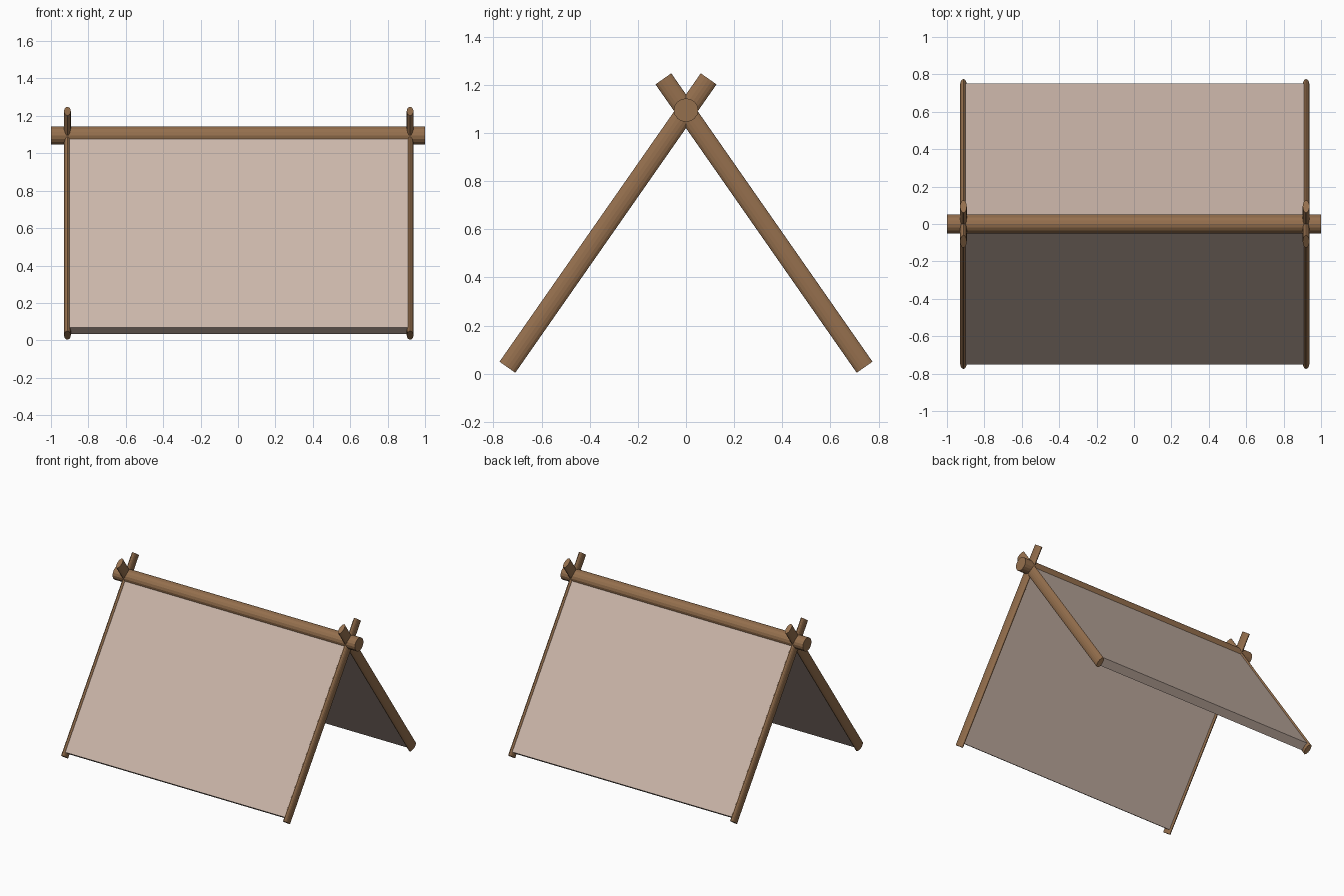
import bpy
from math import atan2, pi
from mathutils import Vector, Matrix

cube = bpy.data.objects.get("Cube")
if cube:
    bpy.data.objects.remove(cube)


def material(name, rgb):
    mat = bpy.data.materials.new(name)
    mat.use_nodes = True
    mat.diffuse_color = (*rgb, 1)
    mat.node_tree.nodes["Principled BSDF"].inputs["Base Color"].default_value = (*rgb, 1)
    return mat


wood = material("brown wood", (0.30, 0.16, 0.075))
canvas = material("pale canvas", (0.60, 0.47, 0.40))


def finish(name, matrix, mat):
    obj = bpy.context.object
    obj.name = name
    obj.matrix_world = matrix
    obj.data.materials.append(mat)
    return obj


def pole(name, start, end, rx, ry):
    """Oval log from start to end."""
    start, end = Vector(start), Vector(end)
    axis = end - start
    bpy.ops.mesh.primitive_cylinder_add(vertices=16, radius=1, depth=1)
    turn = axis.to_track_quat('Z', 'Y').to_matrix().to_4x4()
    if abs(axis.x) < 0.001:
        turn = Matrix.Rotation(atan2(-axis.y, axis.z), 4, 'X')
    size = Matrix.Diagonal((rx, ry, axis.length, 1))
    return finish(name, Matrix.Translation((start + end) / 2) @ turn @ size, wood)


# Ridge pole
pole("ridge_pole", (-1, 0, 1.095), (1, 0, 1.095), 0.051, 0.049)

left_x, right_x = 0.92, -0.912
for side, s in (("front", -1), ("back", 1)):
    foot, tip = Vector((0, s * 0.742, 0.027)), Vector((0, -s * 0.094, 1.225))
    # Crossed legs at both ends
    for end, x in (("left", left_x), ("right", right_x)):
        offset = Vector((x, 0, 0))
        pole(f"{side}_{end}_leg", foot + offset, tip + offset, 0.018, 0.040)

    # Sloping canvas sheet between the legs, running up into the ridge
    low, high = foot.lerp(tip, 0.02), foot.lerp(tip, 0.885)
    slope = high - low
    bpy.ops.mesh.primitive_cube_add(size=1)
    centre = (low + high) / 2 + Vector(((left_x + right_x) / 2, 0, 0))
    turn = Matrix.Rotation(atan2(-slope.y, slope.z), 4, 'X')
    size = Matrix.Diagonal((left_x - right_x, 0.061, slope.length, 1))
    finish(f"{side}_canvas", Matrix.Translation(centre) @ turn @ size, canvas)
